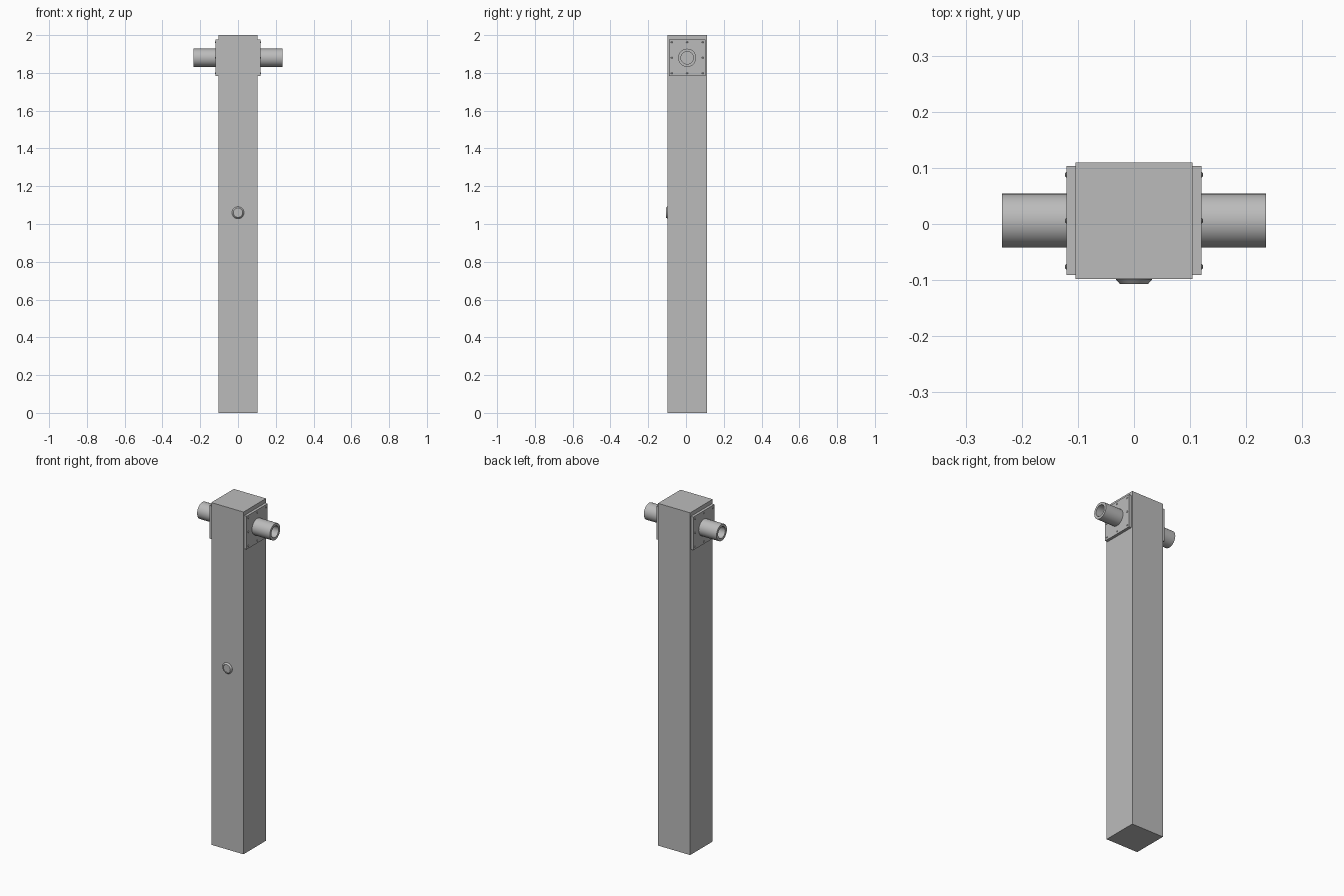
import bpy
import bmesh
import math
from mathutils import Matrix, Vector

if "Cube" in bpy.data.objects:
    bpy.data.objects.remove(bpy.data.objects["Cube"], do_unlink=True)

CENTRE_Y = 0.006
HEAD_Z = 1.88

grey = bpy.data.materials.new("plain grey")
grey.use_nodes = True
colour = (0.5, 0.5, 0.5, 1)
grey.diffuse_color = colour
grey.node_tree.nodes["Principled BSDF"].inputs["Base Color"].default_value = colour


def finish(name, bm, smooth=False):
    bmesh.ops.recalc_face_normals(bm, faces=bm.faces)
    mesh = bpy.data.meshes.new(name)
    bm.to_mesh(mesh)
    bm.free()
    mesh.materials.append(grey)
    obj = bpy.data.objects.new(name, mesh)
    bpy.context.collection.objects.link(obj)
    if smooth:
        bpy.ops.object.select_all(action="DESELECT")
        obj.select_set(True)
        bpy.context.view_layer.objects.active = obj
        bpy.ops.object.shade_smooth_by_angle(angle=math.radians(35))
    return obj


def box(name, centre, size):
    bm = bmesh.new()
    bmesh.ops.create_cube(bm, size=1)
    bmesh.ops.scale(bm, vec=size, verts=bm.verts)
    bmesh.ops.translate(bm, vec=centre, verts=bm.verts)
    return finish(name, bm)


def lathe(name, profile, origin, direction, sides):
    """Spin (radius, distance) points around an axis through origin."""
    bm = bmesh.new()
    turn = Vector((0, 0, 1)).rotation_difference(Vector(direction)).to_matrix().to_4x4()
    place = Matrix.Translation(origin) @ turn
    rings = []
    for radius, along in profile:
        angles = [math.tau * i / sides for i in range(sides)]
        rings.append([bm.verts.new(place @ Vector((radius * math.cos(a), radius * math.sin(a), along)))
                      for a in angles])
    for low, high in zip(rings, rings[1:]):
        for i in range(sides):
            j = (i + 1) % sides
            bm.faces.new((low[i], low[j], high[j], high[i]))
    bm.faces.new(rings[0])
    bm.faces.new(rings[-1])
    return finish(name, bm, smooth=True)


# Square post
box("post", (0, CENTRE_Y, 1), (0.208, 0.208, 2))

# Mounting plate, hollow pipe and bolts on each side
for side, label in ((1, "left"), (-1, "right")):
    box(label + "_plate", (side * 0.11, CENTRE_Y, HEAD_Z), (0.02, 0.194, 0.194))
    lathe(label + "_pipe", [(0.048, 0), (0.048, 0.12), (0.033, 0.12), (0.033, 0.04)],
          (side * 0.115, CENTRE_Y, HEAD_Z), (side, 0, 0), 32)
    for row in (-1, 0, 1):
        for column in (-1, 0, 1):
            if row or column:
                lathe(label + "_bolt", [(0.005, 0), (0.005, 0.004), (0.003, 0.006)],
                      (side * 0.117, CENTRE_Y + column * 0.082, HEAD_Z + row * 0.082),
                      (side, 0, 0), 10)

# Round push button on the front
lathe("button", [(0.032, 0), (0.032, 0.003), (0.025, 0.011), (0.022, 0.011), (0.022, 0.007)],
      (0, -0.096, 1.06), (0, -1, 0), 32)
